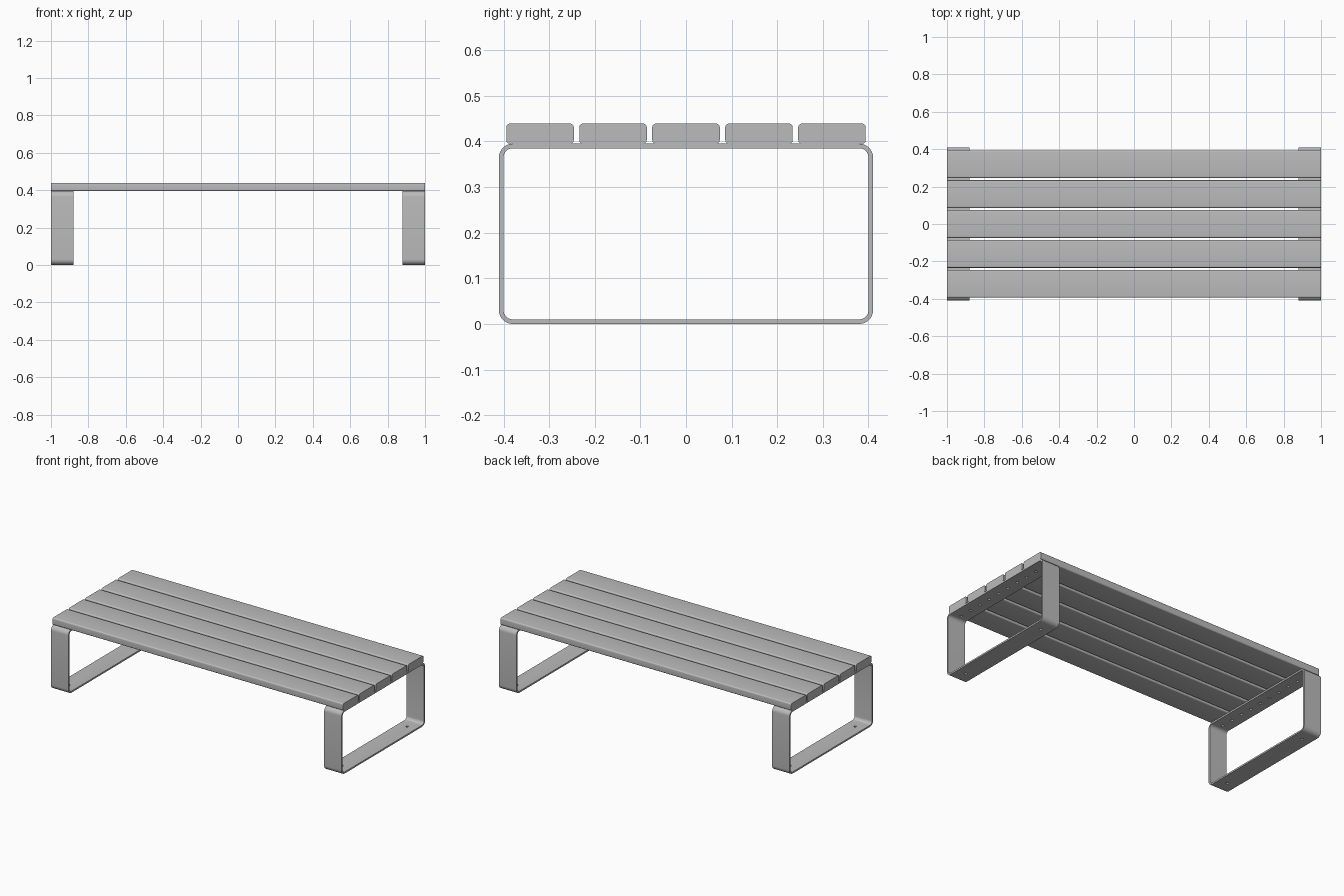
import bpy, bmesh
from math import sin, cos, pi, radians
from mathutils import Matrix

default = bpy.data.objects.get("Cube")
if default:
    bpy.data.objects.remove(default, do_unlink=True)

LENGTH = 2.0
HALF_DEPTH = 0.41
FRAME_TOP = 0.395
SEAT_TOP = 0.439
BAR = 0.01
BAR_WIDTH = 0.12
SLAT_WIDTH, SLAT_PITCH = 0.148, 0.16
SLAT_YS = [SLAT_PITCH * i for i in range(-2, 3)]

grey = bpy.data.materials.new("plain grey")
grey.use_nodes = True
colour = (0.5, 0.5, 0.5, 1)
grey.diffuse_color = colour
grey.node_tree.nodes["Principled BSDF"].inputs["Base Color"].default_value = colour


def rounded_rect(y0, y1, z0, z1, r, steps):
    """Points of a rounded rectangle in the YZ plane."""
    corners = [(y1 - r, z1 - r), (y0 + r, z1 - r), (y0 + r, z0 + r), (y1 - r, z0 + r)]
    return [(cy + r * cos(a), cz + r * sin(a))
            for q, (cy, cz) in enumerate(corners)
            for a in (pi / 2 * (q + s / steps) for s in range(steps + 1))]


def add_object(name, bm):
    bmesh.ops.recalc_face_normals(bm, faces=bm.faces)
    mesh = bpy.data.meshes.new(name)
    bm.to_mesh(mesh)
    bm.free()
    mesh.materials.append(grey)
    obj = bpy.data.objects.new(name, mesh)
    bpy.context.collection.objects.link(obj)
    return obj


def smooth(obj):
    bpy.ops.object.select_all(action="DESELECT")
    obj.select_set(True)
    bpy.context.view_layer.objects.active = obj
    bpy.ops.object.shade_smooth_by_angle(angle=radians(35))


def loop_verts(bm, points, x):
    return [bm.verts.new((x, y, z)) for y, z in points]


def bridge(bm, a, b):
    for i in range(len(a)):
        j = (i + 1) % len(a)
        bm.faces.new((a[i], a[j], b[j], b[i]))


# Seat slats with rounded long edges and flat ends
for number, y in enumerate(SLAT_YS, 1):
    bm = bmesh.new()
    section = rounded_rect(y - SLAT_WIDTH / 2, y + SLAT_WIDTH / 2,
                           FRAME_TOP, SEAT_TOP, 0.008, 5)
    ends = [loop_verts(bm, section, x) for x in (-LENGTH / 2, LENGTH / 2)]
    bridge(bm, *ends)
    for end in ends:
        bm.faces.new(end)
    smooth(add_object(f"seat_slat_{number}", bm))


def leg_frame(name, x0, x1):
    """Flat bar bent into a closed loop, drilled for screws."""
    bm = bmesh.new()
    outer = rounded_rect(-HALF_DEPTH, HALF_DEPTH, 0, FRAME_TOP, 0.03, 8)
    inner = rounded_rect(-HALF_DEPTH + BAR, HALF_DEPTH - BAR,
                         BAR, FRAME_TOP - BAR, 0.02, 8)
    loops = [loop_verts(bm, pts, x) for pts, x in
             ((outer, x0), (outer, x1), (inner, x1), (inner, x0))]
    for i in range(4):
        bridge(bm, loops[i], loops[(i + 1) % 4])
    frame = add_object(name, bm)

    # Floor fixing holes and two screw holes under each slat
    holes = [(y, BAR / 2) for y in (SLAT_YS[0], SLAT_YS[-1])]
    holes += [(y + side * 0.04, FRAME_TOP - BAR / 2) for y in SLAT_YS for side in (-1, 1)]
    bm = bmesh.new()
    for y, z in holes:
        bmesh.ops.create_cone(bm, cap_ends=True, segments=16, radius1=0.008,
                              radius2=0.008, depth=BAR * 3,
                              matrix=Matrix.Translation(((x0 + x1) / 2, y, z)))
    drill = add_object("hole_cutter", bm)
    drill.hide_render = True
    cut = frame.modifiers.new("holes", "BOOLEAN")
    cut.operation = "DIFFERENCE"
    cut.solver = "EXACT"
    cut.object = drill
    bpy.context.view_layer.objects.active = frame
    bpy.ops.object.modifier_apply(modifier=cut.name)
    bpy.data.objects.remove(drill, do_unlink=True)
    smooth(frame)


leg_frame("left_leg_frame", LENGTH / 2 - BAR_WIDTH, LENGTH / 2)
leg_frame("right_leg_frame", -LENGTH / 2, -LENGTH / 2 + BAR_WIDTH)
